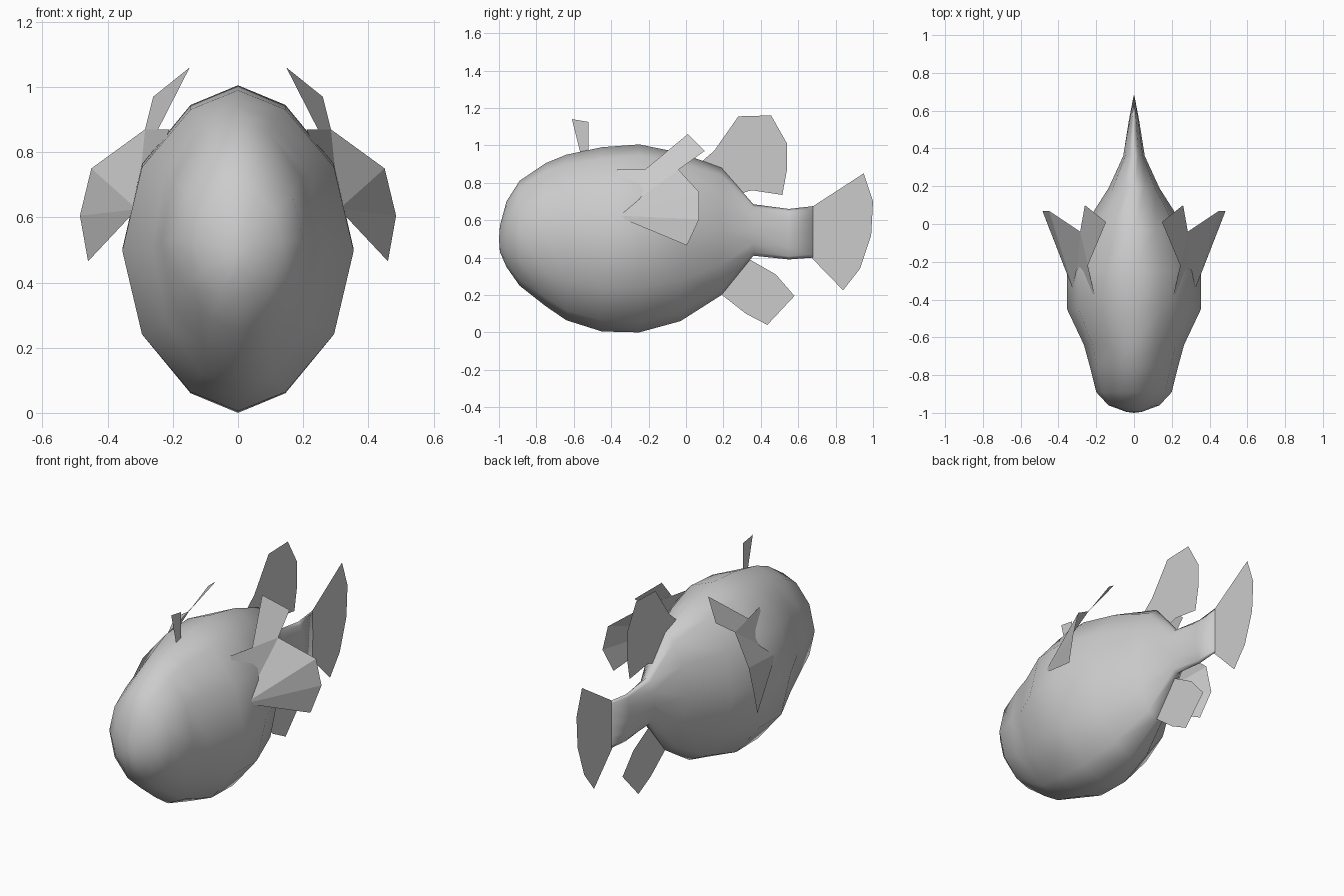
import bpy, bmesh


def make_object(name, verts, faces, smooth=False):
    bm = bmesh.new()
    vs = [bm.verts.new(v) for v in verts]
    for f in faces:
        bm.faces.new([vs[i] for i in f])
    if smooth:
        bmesh.ops.recalc_face_normals(bm, faces=bm.faces)
    mesh = bpy.data.meshes.new(name)
    bm.to_mesh(mesh)
    bm.free()
    for p in mesh.polygons:
        p.use_smooth = smooth
    obj = bpy.data.objects.new(name, mesh)
    bpy.context.collection.objects.link(obj)
    return obj


# Body: twelve-sided rings along y, given as (y, top, bottom, half width)
stations = [
    (-0.995, 0.57, 0.43, 0.04), (-0.96, 0.70, 0.35, 0.135),
    (-0.89, 0.81, 0.25, 0.20), (-0.75, 0.905, 0.14, 0.235),
    (-0.64, 0.95, 0.065, 0.265), (-0.45, 0.99, 0.005, 0.355),
    (-0.25, 1.005, 0.0, 0.355), (-0.03, 0.96, 0.06, 0.275),
    (0.19, 0.88, 0.20, 0.135), (0.36, 0.685, 0.41, 0.057),
    (0.55, 0.66, 0.39, 0.027), (0.68, 0.675, 0.40, 0.002),
]
quarter = [(0, 1), (0.41, 0.88), (0.83, 0.52)]
half = quarter + [(1, 0)] + [(x, -z) for x, z in quarter[::-1]]
ring = half + [(-x, z) for x, z in half[-2:0:-1]]
n = len(ring)
verts = [(x * w, y, (t + b) / 2 + z * (t - b) / 2)
         for y, t, b, w in stations for x, z in ring]
verts.append((0, -1.0, 0.5))
faces = [(s * n + i, s * n + (i + 1) % n, (s + 1) * n + (i + 1) % n, (s + 1) * n + i)
         for s in range(len(stations) - 1) for i in range(n)]
faces += [(len(verts) - 1, (i + 1) % n, i) for i in range(n)]
faces.append([(len(stations) - 1) * n + i for i in range(n)])
make_object("body", verts, faces, smooth=True)

# Flat fins on the centre plane, given as (y, z) outlines
fins = {
    "tail_fin": [(0.67, 0.40), (0.84, 0.225), (0.93, 0.34), (0.99, 0.52),
                 (1.0, 0.70), (0.95, 0.85), (0.68, 0.675)],
    "dorsal_fin": [(0.08, 0.91), (0.30, 0.745), (0.35, 0.76), (0.515, 0.735),
                   (0.54, 0.87), (0.54, 1.01), (0.455, 1.16), (0.28, 1.155), (0.15, 0.97)],
    "head_spine": [(-0.565, 0.96), (-0.52, 0.97), (-0.52, 1.125), (-0.61, 1.14)],
    "belly_fin": [(0.18, 0.21), (0.32, 0.10), (0.435, 0.04), (0.58, 0.195),
                  (0.48, 0.31), (0.34, 0.39)],
}
for name, outline in fins.items():
    make_object(name, [(0, y, z) for y, z in outline], [range(len(outline))])

# Paired side fins: an upper lobe and a lower lobe, mirrored across x
side = [(0.148, 0.01, 1.06), (0.26, 0.10, 0.97), (0.285, -0.04, 0.87),
        (0.45, 0.07, 0.75), (0.485, 0.07, 0.605), (0.46, 0.005, 0.465),
        (0.31, -0.38, 0.625), (0.21, -0.37, 0.87), (0.245, -0.22, 0.87)]
fin = make_object("side_fins", side,
                  [(0, 8, 2, 1), (8, 7, 2), (2, 7, 6), (2, 6, 3), (3, 6, 4), (4, 6, 5)])
mirror = fin.modifiers.new("Mirror", 'MIRROR')
mirror.use_mirror_merge = False
